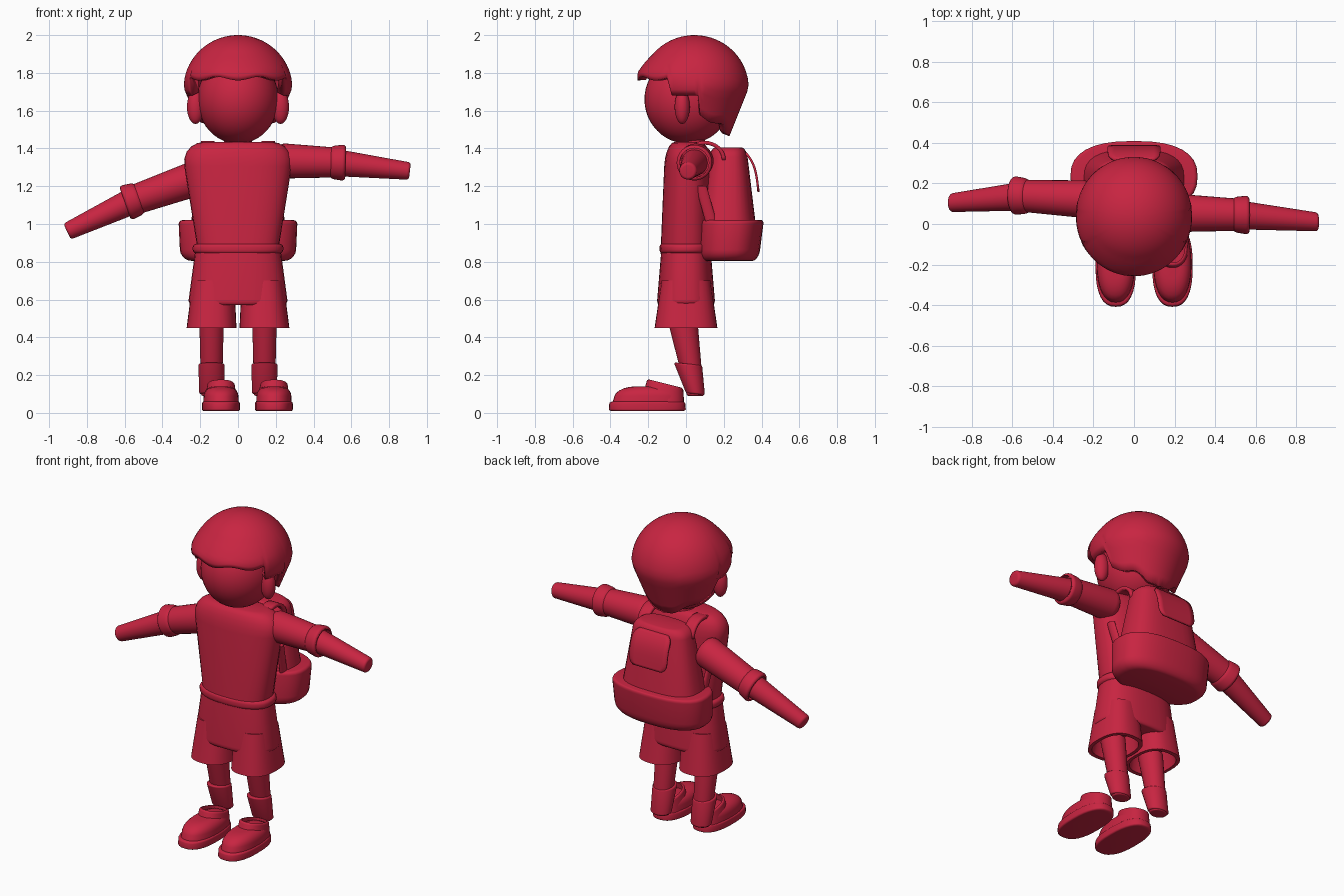
import bpy, bmesh, math
from mathutils import Vector

cube = bpy.data.objects.get("Cube")
if cube:
    bpy.data.objects.remove(cube)

RED = (0.58, 0.018, 0.053, 1)
crimson = bpy.data.materials.new("crimson")
crimson.use_nodes = True
crimson.diffuse_color = RED
crimson.node_tree.nodes["Principled BSDF"].inputs["Base Color"].default_value = RED


def finish(name, bm, thickness=0):
    bmesh.ops.recalc_face_normals(bm, faces=bm.faces)
    mesh = bpy.data.meshes.new(name)
    bm.to_mesh(mesh)
    bm.free()
    mesh.materials.append(crimson)
    mesh.shade_smooth()
    mesh.set_sharp_from_angle(angle=math.radians(50))
    obj = bpy.data.objects.new(name, mesh)
    bpy.context.collection.objects.link(obj)
    if thickness:
        solid = obj.modifiers.new("thickness", "SOLIDIFY")
        solid.thickness = thickness
        solid.offset = -1


def add_grid(bm, rows, closed):
    """Join rows of points with quads and return the rows of vertices."""
    rows = [[bm.verts.new(point) for point in row] for row in rows]
    count = len(rows[0])
    for low, high in zip(rows, rows[1:]):
        for i in range(count if closed else count - 1):
            j = (i + 1) % count
            bm.faces.new((low[i], low[j], high[j], high[i]))
    return rows


def add_fan(bm, row, hub):
    hub = bm.verts.new(hub)
    for i, vert in enumerate(row):
        bm.faces.new((row[i - 1], vert, hub))


def sheet(name, point, across, along, thickness):
    """Thin curved sheet; point(u, t) takes u in -1..1 and t in 0..1."""
    bm = bmesh.new()
    add_grid(bm, [[point(2 * i / across - 1, k / along) for i in range(across + 1)]
                  for k in range(along + 1)], False)
    finish(name, bm, thickness)


def tapered(name, start, end, wide, narrow, rims=(0, 0), square=2.0, tilt=0,
            level=True, hollow=False, sides=32):
    """Rounded tapering body; hollow opens the start end."""
    start, end = Vector(start), Vector(end)
    wide, narrow = Vector(wide), Vector(narrow)
    length = (end - start).length
    u_axis, v_axis = Vector((1, 0, 0)), Vector((0, 1, tilt))
    if not level:
        u_axis = Vector((0, 1, 0))
        v_axis = (end - start).cross(u_axis).normalized()

    def ring(distance, scale):
        t = distance / length
        a, b = wide.lerp(narrow, t) * scale
        row = []
        for i in range(sides):
            angle = math.tau * i / sides
            u, v = (math.copysign(abs(f) ** (2 / square), f) for f in (math.cos(angle), math.sin(angle)))
            row.append(start.lerp(end, t) + u_axis * a * u + v_axis * b * v)
        return row

    # Quarter-round rims at both ends
    bends = [math.pi / 2 * k / 5 for k in range(6)]
    first, last = rims
    rows = []
    if hollow:
        depth = length * 0.6
        rows += [ring(depth, 0.8), ring(0, 0.85)]
    rows += [ring(first * (1 - math.cos(b)), 1 - first / wide[0] * (1 - math.sin(b)))
             for b in (bends if first else [0])]
    rows += [ring(length - last * (1 - math.cos(b)), 1 - last / narrow[0] * (1 - math.sin(b)))
             for b in (reversed(bends) if last else [0])]
    bm = bmesh.new()
    rows = add_grid(bm, rows, True)
    add_fan(bm, rows[0], start.lerp(end, 0.6) if hollow else start)
    add_fan(bm, rows[-1], end)
    finish(name, bm)


def ellipsoid(name, centre, radii):
    bm = bmesh.new()
    bmesh.ops.create_uvsphere(bm, u_segments=40, v_segments=24, radius=1)
    bmesh.ops.scale(bm, vec=radii, verts=bm.verts)
    bmesh.ops.translate(bm, vec=centre, verts=bm.verts)
    finish(name, bm)


# Head and neck
ellipsoid("head", (0, 0.01, 1.66), (0.215, 0.23, 0.235))
tapered("neck", (0, 0.04, 1.36), (0, 0.04, 1.5), (0.08, 0.06), (0.07, 0.06))


# Hair shell: a dome above the brow that tapers towards the nape
def hair_edge(angle):
    wave = 0.01 * math.cos(8 * angle)
    if angle < 1.1:
        return 1.77 - wave
    if angle < 1.65:
        return 1.68
    return 1.57 - 0.08 * (angle - 1.7) + wave


def hair_point(phi, t):
    brow, reach = 1.72, 0.287
    z = 2 - (2 - hair_edge(abs(phi))) * t ** 2
    if z > brow:
        radius = reach * math.sqrt(1 - ((z - brow) / (2 - brow)) ** 2)
    else:
        radius = reach - 0.4 * (brow - z)
    fringe = max(0, math.cos(phi)) * max(0, 1 - abs(z - 1.8) * 10)
    radius *= 1 + 0.1 * fringe
    return radius * math.sin(phi), 0.045 - radius * math.cos(phi), z


bm = bmesh.new()
turns = [math.tau * i / 96 - math.pi for i in range(96)]
rows = add_grid(bm, [[hair_point(phi, k / 20) for phi in turns] for k in range(1, 21)], True)
add_fan(bm, rows[0], (0, 0.045, 2))
finish("hair", bm, 0.045)

# Shirt, waistband and seat of the shorts
tapered("torso", (0, 0, 0.84), (0, 0.01, 1.435), (0.21, 0.135), (0.305, 0.12), (0, 0.13), 2.5)
tapered("waistband", (0, 0, 0.845), (0, 0, 0.895), (0.24, 0.14), (0.24, 0.14), (0.02, 0.02), 2.4)
tapered("shorts_seat", (0, 0, 0.57), (0, 0, 0.87), (0.265, 0.155), (0.225, 0.13), (0.03, 0), 2.5)

for side, s in (("left", 1), ("right", -1)):
    ellipsoid(side + "_ear", (s * 0.225, -0.02, 1.62), (0.045, 0.04, 0.09))
    tapered(side + "_shorts_leg", (s * 0.14, 0, 0.45), (s * 0.13, 0, 0.7),
            (0.132, 0.166), (0.11, 0.13), square=2.5, hollow=True)

    # Bare leg and sock
    x = s * 0.14
    tapered(side + "_leg", (x, 0.05, 0.09), (x, -0.02, 0.5), (0.055, 0.045), (0.065, 0.08), (0.01, 0))
    tapered(side + "_sock", (x, 0.05, 0.1), (x, 0.01, 0.26), (0.065, 0.05), (0.07, 0.075),
            (0.01, 0.01), tilt=-0.1)

    # Shoe: sole, rounded toe box and sloping open collar
    x = 0.05 + x
    tapered(side + "_sole", (x, -0.205, 0.01), (x, -0.205, 0.06), (0.1, 0.205), (0.1, 0.2),
            (0.01, 0.01), 2.5)
    tapered(side + "_toe_box", (x, -0.2, 0.05), (x, -0.19, 0.14), (0.094, 0.19), (0.09, 0.175),
            (0, 0.05), 2.3)
    tapered(side + "_collar", (x, -0.11, 0.155), (x, -0.12, 0.06), (0.072, 0.095), (0.085, 0.11),
            (0.01, 0), 2.3, -0.25, hollow=True)

# Arms: sleeve, rolled cuff and tapering forearm; the right arm hangs lower
ARMS = {
    "left": ((0.2, 0.055, 1.335), (0.54, 0.045, 1.325), (0.91, 0.01, 1.28)),
    "right": ((-0.2, 0.12, 1.25), (-0.57, 0.14, 1.12), (-0.905, 0.105, 0.96)),
}
for side, joints in ARMS.items():
    shoulder, elbow, hand = map(Vector, joints)
    step = (elbow - shoulder).normalized() * 0.03

    def tube(part, start, end, r_start, r_end, rims, hollow=False):
        tapered(side + part, start, end, (r_start, r_start), (r_end, r_end), rims,
                level=False, hollow=hollow)

    tube("_sleeve", shoulder, elbow, 0.095, 0.078, (0.05, 0))
    tube("_cuff", elbow + step, elbow - step * 2, 0.097, 0.085, (0.02, 0.03), True)
    tube("_forearm", elbow - step, hand, 0.072, 0.046, (0, 0.015))

# Backpack body and lower pouch
tapered("backpack", (0, 0.215, 0.95), (0, 0.225, 1.405), (0.26, 0.16), (0.18, 0.095), (0, 0.05), 2.8)
tapered("backpack_pouch", (0, 0.22, 0.805), (0, 0.236, 1.02), (0.305, 0.165), (0.315, 0.176),
        (0.06, 0.02), 2.5)


# Curved pocket flap standing off the pack
def flap_point(u, t):
    width = 0.13 - 0.03 * abs(2 * t - 1) ** 6
    return width * u, 0.39 - 0.025 * t - 0.045 * t ** 4, 1.17 + 0.21 * t


sheet("pocket_flap", flap_point, 8, 16, 0.012)

# Straps arching over the shoulders and dropping behind the arms
for side, s in (("left", 1), ("right", -1)):
    def strap_point(u, t):
        angle = math.pi * t
        return s * (0.16 + 0.035 * u), 0.1 - 0.11 * math.cos(angle), 1.34 + 0.1 * math.sin(angle)

    sheet(side + "_strap", strap_point, 4, 16, 0.02)
    tapered(side + "_strap_drop", (s * 0.22, 0.15, 0.95), (s * 0.24, 0.08, 1.2),
            (0.015, 0.03), (0.015, 0.03))
